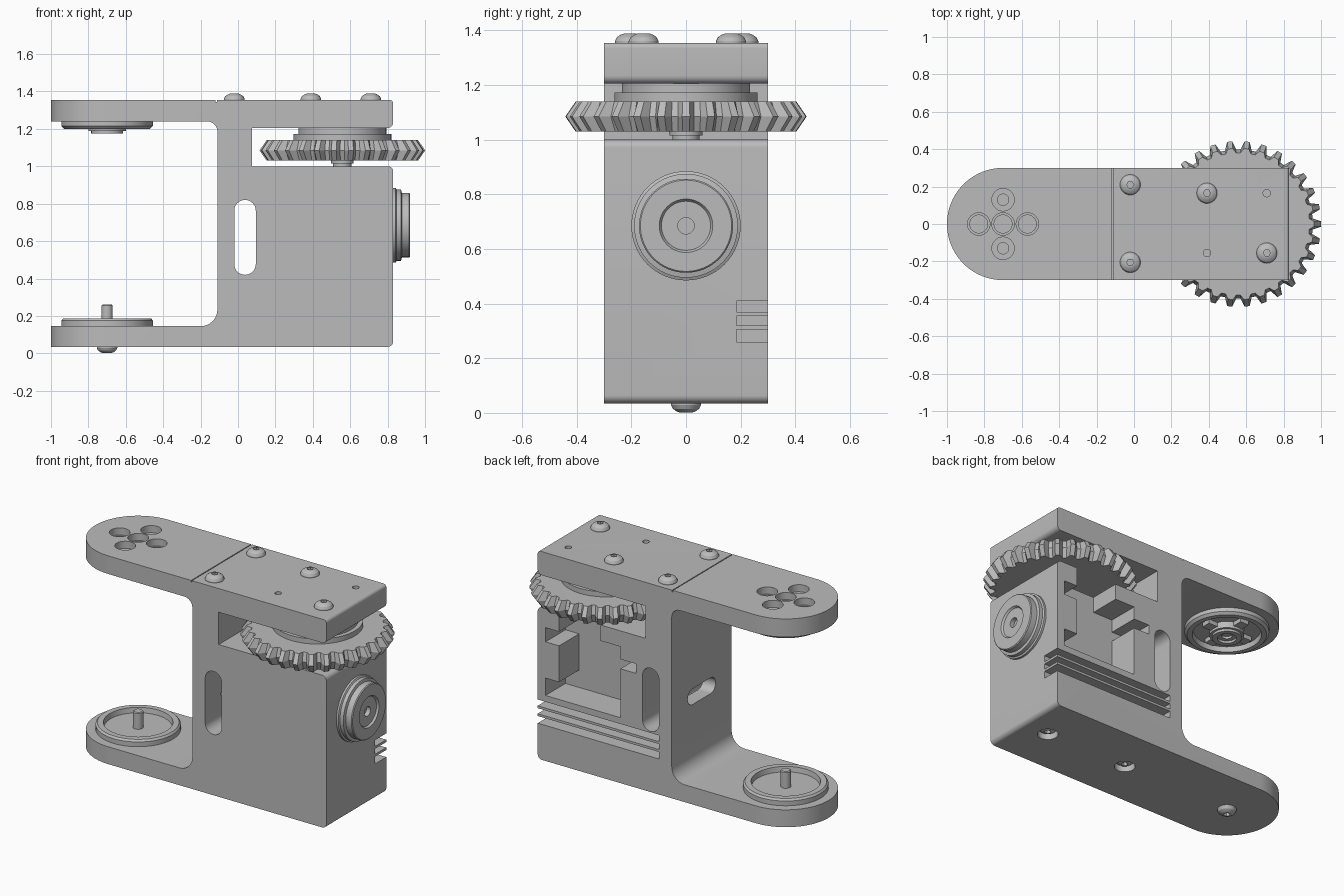
import bpy, bmesh
from math import pi, sin, cos
from mathutils import Vector

if "Cube" in bpy.data.objects:
    bpy.data.objects.remove(bpy.data.objects["Cube"], do_unlink=True)

grey = bpy.data.materials.new("plain grey")
grey.use_nodes = True
tone = (0.5, 0.5, 0.5, 1)
grey.diffuse_color = tone
grey.node_tree.nodes["Principled BSDF"].inputs["Base Color"].default_value = tone

PLACE = {"x": lambda u, v, d: (d, u, v),
         "y": lambda u, v, d: (u, d, v),
         "z": lambda u, v, d: (u, v, d)}


def finish(name, bm):
    bmesh.ops.remove_doubles(bm, verts=bm.verts, dist=1e-5)
    bmesh.ops.recalc_face_normals(bm, faces=bm.faces)
    mesh = bpy.data.meshes.new(name)
    bm.to_mesh(mesh)
    bm.free()
    mesh.materials.append(grey)
    ob = bpy.data.objects.new(name, mesh)
    bpy.context.collection.objects.link(ob)
    return ob


def rounded(corners, steps=8):
    """Outline from (u, v, fillet radius) corners."""
    out = []
    for i, (u, v, r) in enumerate(corners):
        p = Vector((u, v))
        if not r:
            out.append(p)
            continue
        a = (Vector(corners[i - 1][:2]) - p).normalized()
        b = (Vector(corners[(i + 1) % len(corners)][:2]) - p).normalized()
        centre = p + (a + b) * r
        for k in range(steps + 1):
            t = k / steps * pi / 2
            out.append(centre - b * r * cos(t) - a * r * sin(t))
    return out


def rect(u0, u1, v0, v1, r=0):
    return rounded([(u0, v0, r), (u1, v0, r), (u1, v1, r), (u0, v1, r)])


def disc(u, v, r, n=32):
    return [(u + r * cos(2 * pi * k / n), v + r * sin(2 * pi * k / n)) for k in range(n)]


def prism(name, outline, axis, a, b):
    bm = bmesh.new()
    rings = [[bm.verts.new(PLACE[axis](p[0], p[1], d)) for p in outline] for d in (a, b)]
    bm.faces.new(rings[0])
    bm.faces.new(rings[1])
    n = len(outline)
    for i in range(n):
        j = (i + 1) % n
        bm.faces.new((rings[0][i], rings[0][j], rings[1][j], rings[1][i]))
    return finish(name, bm)


def lathe(name, profile, axis, u, v, n=64):
    """Revolve (radius, distance along axis) points."""
    bm = bmesh.new()
    rings = [[bm.verts.new(PLACE[axis](p[0], p[1], d)) for p in disc(u, v, r, n)]
             for r, d in profile if r]
    for lo, hi in zip(rings, rings[1:]):
        for i in range(n):
            j = (i + 1) % n
            bm.faces.new((lo[i], lo[j], hi[j], hi[i]))
    bm.faces.new(rings[0])
    bm.faces.new(rings[-1])
    return finish(name, bm)


def boolean(ob, tool, operation="DIFFERENCE"):
    mod = ob.modifiers.new("cut", "BOOLEAN")
    mod.operation, mod.solver, mod.object = operation, "EXACT", tool
    bpy.context.view_layer.objects.active = ob
    bpy.ops.object.modifier_apply(modifier=mod.name)
    bpy.data.objects.remove(tool, do_unlink=True)


def cut(ob, outline, axis, a, b):
    boolean(ob, prism("cutter", outline, axis, a, b))


# Frame: side profile trimmed by the round-ended plan
frame = prism("frame", rounded([
    (-1, 0.035, 0), (0.83, 0.035, 0.03), (0.83, 1.0, 0.03), (0.075, 1.0, 0),
    (0.075, 1.205, 0), (0.83, 1.205, 0.03), (0.83, 1.355, 0.02), (-1, 1.355, 0),
    (-1, 1.24, 0), (-0.11, 1.24, 0.055), (-0.11, 0.145, 0.09), (-1, 0.145, 0)]),
    "y", -0.3, 0.3)
plan = rounded([(-1, -0.3, 0.2999), (1, -0.3, 0), (1, 0.3, 0), (-1, 0.3, 0.2999)], 24)
boolean(frame, prism("plan", plan, "z", -0.1, 1.5), "INTERSECT")

# Cable slots through the column
cut(frame, rect(-0.02, 0.095, 0.42, 0.82, 0.057), "y", -0.5, 0.5)
cut(frame, rect(-0.14, 0.14, 0.55, 0.65, 0.0499), "x", -0.3, 0.03)

# Motor pocket in the back with mounting notches
pocket = rounded([
    (0.25, 0.45, 0), (0.775, 0.45, 0), (0.775, 0.56, 0), (0.68, 0.56, 0),
    (0.68, 0.79, 0), (0.775, 0.79, 0), (0.775, 0.88, 0), (0.68, 0.88, 0),
    (0.68, 1.1, 0), (0.39, 1.1, 0), (0.39, 0.9, 0), (0.25, 0.9, 0),
    (0.25, 0.82, 0), (0.14, 0.82, 0), (0.14, 0.76, 0), (0.25, 0.76, 0)])
cut(frame, pocket, "y", 0.1, 0.5)

# Cooling slots below the pocket
for low, high in ((0.26, 0.305), (0.32, 0.355), (0.37, 0.41)):
    cut(frame, rect(-0.02, 1, low, high), "y", 0.185, 0.5)

# Seam, screw holes and horn access holes on the top
cut(frame, rect(-0.119, -0.113, -0.5, 0.5), "z", 1.345, 1.5)
for x, y in ((0.71, 0.165), (0.39, -0.155)):
    cut(frame, disc(x, y, 0.02, 16), "z", 1.28, 1.5)
for dx, dy in ((0, 0), (1, 0), (-1, 0), (0, 1), (0, -1)):
    x, y = -0.7 + dx * 0.13, dy * 0.13
    cut(frame, disc(x, y, 0.06), "z", 1.31, 1.5)
    cut(frame, disc(x, y, 0.03 if dy else 0.048), "z", 1.28, 1.5)

# Counterbores underneath
for x in (0.65, 0.07):
    cut(frame, disc(x, 0, 0.06), "z", -0.1, 0.085)


# Domed hex-socket screws
def screw(name, x, y, z, way):
    ob = lathe(name, [(0.055, z - way * 0.004), (0.055, z + way * 0.006),
                      (0.048, z + way * 0.02), (0.035, z + way * 0.029),
                      (0.022, z + way * 0.034)], "z", x, y, 32)
    cut(ob, disc(x, y, 0.019, 6), "z", z + way * 0.012, z + way * 0.1)


for i, (x, y) in enumerate(((-0.02, 0.21), (-0.02, -0.205), (0.39, 0.165), (0.71, -0.155))):
    screw(f"top_screw_{i + 1}", x, y, 1.355, 1)
screw("arm_screw", -0.7, 0, 0.035, -1)
for i, x in enumerate((0.65, 0.07)):
    screw(f"base_screw_{i + 1}", x, 0, 0.085, -1)

# Lower pivot cup with its pin
lathe("lower_cup", [(0.245, 0.14), (0.245, 0.175), (0.235, 0.187), (0.2, 0.187),
                    (0.195, 0.155)], "z", -0.7, 0)
lathe("pivot_pin", [(0.03, 0.14), (0.03, 0.255), (0.025, 0.26)], "z", -0.7, 0, 32)

# Upper horn: rim, cross and hollow hub
lathe("upper_horn", [(0.245, 1.245), (0.245, 1.215), (0.23, 1.2), (0.2, 1.2),
                     (0.195, 1.232)], "z", -0.7, 0)
lathe("horn_hub", [(0.1, 1.235), (0.1, 1.19), (0.085, 1.19), (0.085, 1.175),
                   (0.055, 1.175), (0.055, 1.19), (0.03, 1.19), (0.03, 1.21)],
      "z", -0.7, 0, 48)
prism("horn_cross_x", rect(-0.86, -0.54, -0.03, 0.03), "z", 1.205, 1.235)
prism("horn_cross_y", rect(-0.73, -0.67, -0.16, 0.16), "z", 1.205, 1.234)

# Side output knob
lathe("side_knob", [(0.2, 0.825), (0.2, 0.843), (0.19, 0.848), (0.19, 0.872),
                    (0.172, 0.876), (0.172, 0.915), (0.167, 0.92), (0.098, 0.92),
                    (0.09, 0.908), (0.03, 0.908), (0.03, 0.88)], "x", 0, 0.685)

# Gear: teeth that peak at mid height
TEETH, GX = 30, 0.558
bm = bmesh.new()
rings = []
for z, root, tip in ((1.03, 0.375, 0.405), (1.085, 0.398, 0.443), (1.14, 0.38, 0.405)):
    ring = []
    for k in range(TEETH):
        for part, r in ((-0.36, root), (-0.15, tip), (0.15, tip), (0.36, root)):
            a = 2 * pi * (k + part) / TEETH
            ring.append(bm.verts.new((GX + r * cos(a), r * sin(a), z)))
    rings.append(ring)
for lo, hi in zip(rings, rings[1:]):
    for i in range(len(lo)):
        j = (i + 1) % len(lo)
        bm.faces.new((lo[i], lo[j], hi[j], hi[i]))
bm.faces.new(rings[0])
bm.faces.new(rings[-1])
finish("bevel_gear", bm)
lathe("gear_collar", [(0.262, 1.135), (0.262, 1.172), (0.235, 1.172), (0.235, 1.21)],
      "z", GX, 0)
lathe("gear_axle", [(0.05, 0.99), (0.05, 1.015), (0.06, 1.015), (0.06, 1.035)], "z", GX, 0, 32)

# Smooth the curved sides and keep the edges crisp
for ob in bpy.context.scene.objects:
    ob.select_set(ob.type == "MESH")
bpy.context.view_layer.objects.active = frame
bpy.ops.object.shade_smooth_by_angle(angle=pi / 7)
